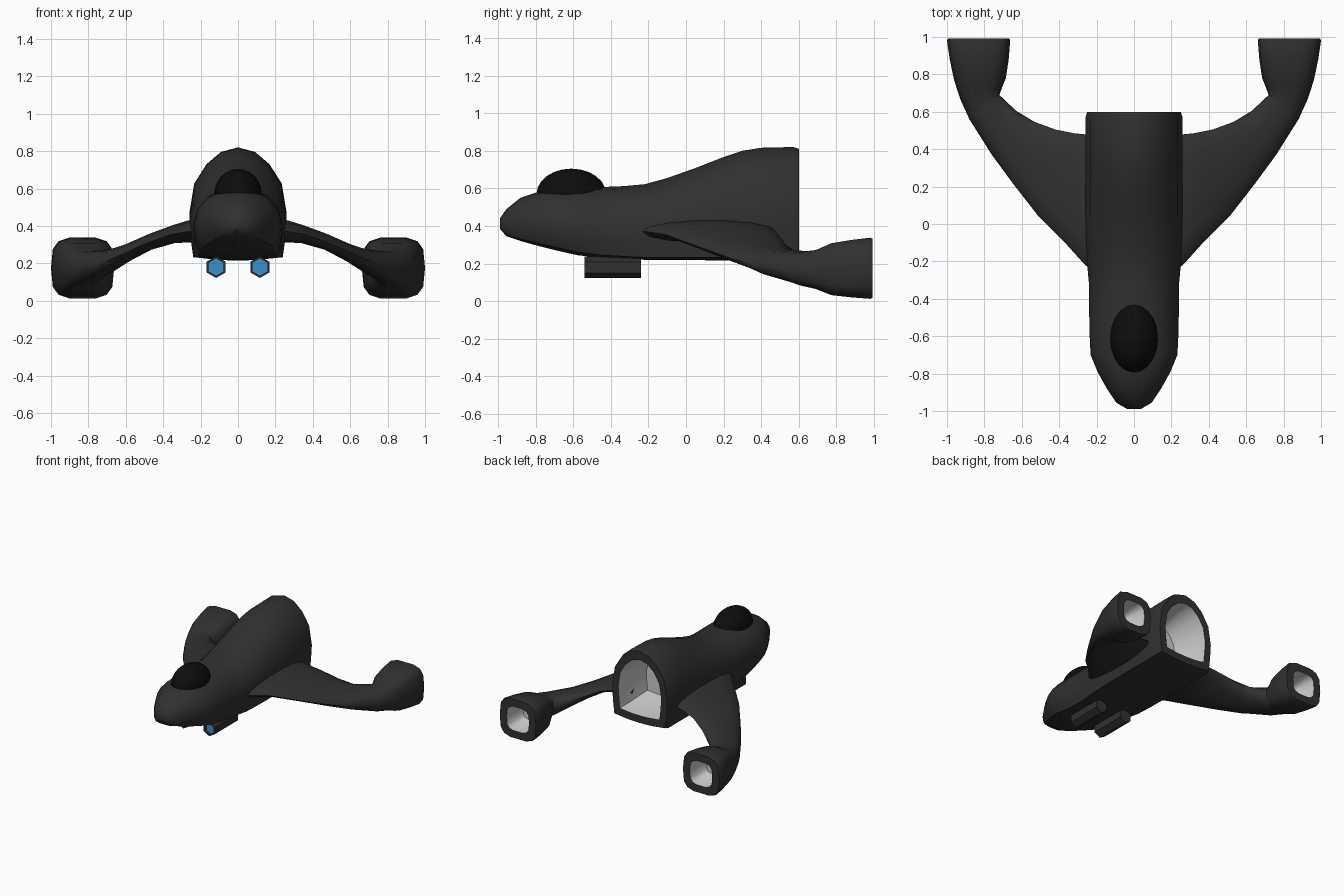
import bpy, bmesh, math
from mathutils import Vector

if "Cube" in bpy.data.objects:
    bpy.data.objects.remove(bpy.data.objects["Cube"])


def material(name, rgb):
    m = bpy.data.materials.new(name)
    m.diffuse_color = (*rgb, 1)
    m.use_nodes = True
    m.node_tree.nodes["Principled BSDF"].inputs["Base Color"].default_value = m.diffuse_color
    return m


HULL = material("hull_dark", (0.03, 0.03, 0.03))
GLASS = material("canopy_black", (0.004, 0.004, 0.004))
BLUE = material("gun_blue", (0.04, 0.29, 0.6))
LINER = material("nozzle_liner", (0.8, 0.8, 0.8))


def finish(name, bm, mats, angle=40):
    bmesh.ops.recalc_face_normals(bm, faces=bm.faces[:])
    me = bpy.data.meshes.new(name)
    bm.to_mesh(me)
    bm.free()
    for m in mats:
        me.materials.append(m)
    ob = bpy.data.objects.new(name, me)
    bpy.context.collection.objects.link(ob)
    bpy.ops.object.select_all(action='DESELECT')
    ob.select_set(True)
    bpy.context.view_layer.objects.active = ob
    bpy.ops.object.shade_smooth_by_angle(angle=math.radians(angle))
    return ob


def loft(name, rings, steps, mats, angle=40):
    """Skin the rings, then sink an opening into the last one.
    steps: (scale, y shift, material index) of each opening ring."""
    last = rings[-1]
    c = sum(last, Vector()) / len(last)
    mat_ids = [0] * (len(rings) - 1)
    rings = list(rings)
    for s, dy, mi in steps:
        rings.append([c + (p - c) * s + Vector((0, dy, 0)) for p in last])
        mat_ids.append(mi)
    bm = bmesh.new()
    loops = [[bm.verts.new(p) for p in r] for r in rings]
    n = len(last)
    for a, b, mi in zip(loops, loops[1:], mat_ids):
        for i in range(n):
            j = (i + 1) % n
            bm.faces.new((a[i], a[j], b[j], b[i])).material_index = mi
    bm.faces.new(loops[0])
    bm.faces.new(loops[-1]).material_index = mat_ids[-1]
    return finish(name, bm, mats, angle)


# Fuselage: half profiles (x / half width, height fraction) for nose and tail
NOSE = [(0, 1), (.35, .97), (.68, .88), (.92, .68), (1, .45), (.96, .22), (.8, .05), (.4, 0)]
TAIL = [(0, 1), (.35, .96), (.65, .85), (.9, .68), (1, .42), (.97, .22), (.92, .03), (.4, .005)]
# y, half width, bottom z, top z, blend towards tail profile
STATIONS = [
    (-.99, .035, .385, .44, 0), (-.955, .095, .345, .49, 0), (-.88, .145, .32, .55, 0),
    (-.79, .195, .295, .58, 0), (-.70, .232, .272, .592, 0), (-.58, .238, .245, .6, .2),
    (-.45, .24, .23, .607, .5), (-.33, .24, .225, .612, .8), (-.22, .25, .22, .622, 1),
    (-.1, .258, .22, .655, 1), (.05, .26, .218, .708, 1), (.2, .26, .217, .767, 1),
    (.3, .26, .216, .8, 1), (.4, .26, .215, .816, 1), (.57, .26, .215, .82, 1),
    (.6, .25, .222, .81, 1)]


def hull_ring(y, w, zb, zt, t):
    half = []
    for (ax, az), (bx, bz) in zip(NOSE, TAIL):
        half.append(((ax + (bx - ax) * t) * w, zb + (az + (bz - az) * t) * (zt - zb)))
    pts = half + [(0, zb)] + [(-x, z) for x, z in reversed(half[1:])]
    return [Vector((x, y, z)) for x, z in pts]


loft("fuselage", [hull_ring(*s) for s in STATIONS],
     [(.78, 0, 0), (.74, -.12, 1), (.6, -.3, 1)], (HULL, LINER))

# Wings flowing into engine pods: leading xyz, trailing xyz, half thickness, squareness
SECTIONS = [
    ((.17, -.3, .37), (.17, .47, .37), .06, 1),
    ((.27, -.21, .37), (.27, .48, .37), .06, 1),
    ((.36, -.11, .355), (.32, .485, .36), .05, 1),
    ((.51, .04, .30), (.42, .505, .335), .045, 1),
    ((.65, .22, .235), (.53, .545, .28), .05, .95),
    ((.76, .37, .19), (.63, .605, .225), .065, .9),
    ((.88, .56, .165), (.72, .69, .185), .09, .8),
    ((.93, .67, .165), (.705, .73, .175), .105, .7),
    ((.962, .77, .17), (.685, .78, .17), .14, .6),
    ((.985, .88, .173), (.67, .88, .173), .155, .58),
    ((1.0, .98, .175), (.662, .98, .175), .165, .58),
    ((.995, .992, .175), (.667, .992, .175), .16, .58)]


def wing_ring(lead, trail, h, e, side, n=14):
    a, b = Vector(lead), Vector(trail)
    mid, u = (a + b) / 2, (a - b) / 2
    pts = []
    for i in range(n):
        t = 2 * math.pi * i / n
        c, s = math.cos(t), math.sin(t)
        p = mid + u * math.copysign(abs(c) ** e, c)
        p.z += h * math.copysign(abs(s) ** e, s)
        p.x *= side
        pts.append(p)
    return pts


for label, side in (("right", 1), ("left", -1)):
    loft(label + "_wing_and_engine", [wing_ring(*s, side) for s in SECTIONS],
         [(.62, 0, 0), (.58, -.08, 1), (.42, -.17, 1)], (HULL, LINER), 50)

    # Hexagonal gun under the nose with a blue muzzle
    hexes = [[Vector((side * .117 + r * math.sin(k * math.pi / 3), y,
                      .18 + r * math.cos(k * math.pi / 3))) for k in range(6)]
             for y, r in ((-.24, .058), (-.54, .058))]
    loft(label + "_gun", hexes, [(.8, 0, 0), (.8, .02, 0), (.78, .02, 1)], (HULL, BLUE), 30)

# Canopy bubble
bm = bmesh.new()
bmesh.ops.create_uvsphere(bm, u_segments=20, v_segments=12, radius=1)
for v in bm.verts:
    v.co = Vector((v.co.x * .127, v.co.y * .185 - .61, v.co.z * .135 + .57))
finish("canopy", bm, (GLASS,), 60)
